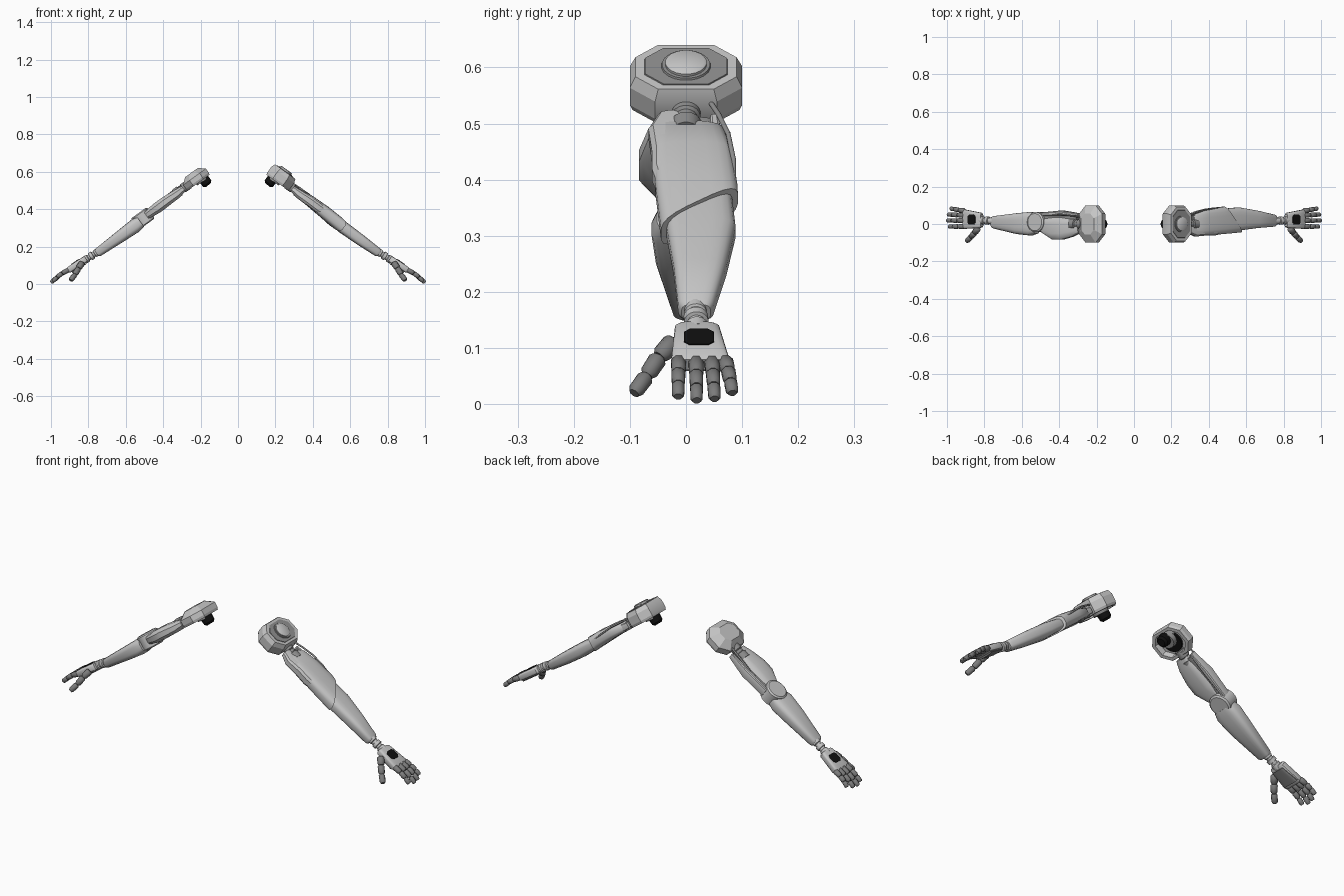
import bpy, bmesh
from math import cos, sin, pi, radians
from mathutils import Vector

cube = bpy.data.objects.get("Cube")
if cube:
    bpy.data.objects.remove(cube, do_unlink=True)


def material(name, v):
    m = bpy.data.materials.new(name)
    m.use_nodes = True
    m.diffuse_color = (v, v, v, 1)
    m.node_tree.nodes["Principled BSDF"].inputs["Base Color"].default_value = (v, v, v, 1)
    return m


LIGHT = material("light grey shell", 0.56)
MID = material("mid grey mechanism", 0.27)
FINGER = material("dark grey fingers", 0.2)
BLACK = material("black rubber", 0.005)

TILT = radians(35.8)
side = 1  # +1 is the left arm, -1 the right arm


def world(p):
    """Arm space (along arm, y, outward) to world space."""
    s, y, h = p
    return Vector((side * (0.23 + s * cos(TILT) + h * sin(TILT)), y,
                   0.57 - s * sin(TILT) + h * cos(TILT)))


def skin(name, rings, mat, angle=35):
    """Bridge equal rings of points into a closed, capped solid."""
    bm = bmesh.new()
    loops = [[bm.verts.new(world(p)) for p in ring] for ring in rings]
    n = len(loops[0])
    for a, b in zip(loops, loops[1:]):
        for i in range(n):
            j = (i + 1) % n
            bm.faces.new((a[i], a[j], b[j], b[i]))
    bm.faces.new(loops[0])
    bm.faces.new(loops[-1])
    bmesh.ops.recalc_face_normals(bm, faces=bm.faces[:])
    me = bpy.data.meshes.new(name)
    bm.to_mesh(me)
    bm.free()
    me.materials.append(mat)
    ob = bpy.data.objects.new(("left_" if side > 0 else "right_") + name, me)
    bpy.context.collection.objects.link(ob)
    bpy.ops.object.select_all(action='DESELECT')
    ob.select_set(True)
    bpy.context.view_layer.objects.active = ob
    bpy.ops.object.shade_smooth_by_angle(angle=radians(angle))
    return ob


def shell(name, sections, mat=LIGHT, n=20, power=0.6):
    """Rounded-box loft along the arm: (s, y0, y1, h0, h1, skew)."""
    def soft(v):
        return abs(v) ** power * (1 if v > 0 else -1)
    rings = []
    for s, y0, y1, h0, h1, *skew in sections:
        k = skew[0] if skew else 0
        ring = []
        for i in range(n):
            a = 2 * pi * (i + 0.5) / n
            dy = soft(cos(a)) * (y1 - y0) / 2
            ring.append((s - k * dy, (y0 + y1) / 2 + dy,
                         (h0 + h1) / 2 + soft(sin(a)) * (h1 - h0) / 2))
        rings.append(ring)
    return skin(name, rings, mat)


def rod(name, start, end, profile, mat, n=20, angle=35):
    """Turned solid between two points; profile = (fraction, radius)."""
    a, b = Vector(start), Vector(end)
    q = (b - a).to_track_quat('Z', 'Y')
    rings = []
    for t, r in profile:
        c = a.lerp(b, t)
        rings.append([c + q @ Vector((r * cos(2 * pi * (i + 0.5) / n),
                                      r * sin(2 * pi * (i + 0.5) / n), 0))
                      for i in range(n)])
    return skin(name, rings, mat, angle)


def octagon(scale, h):
    pts = [(-0.075, 0.055), (-0.033, 0.1), (0.033, 0.1), (0.075, 0.055)]
    pts += [(-s, -y) for s, y in pts]
    return [(s * scale, y * scale, h) for s, y in pts]


def digit(name, points, r):
    """A chain of tapered, bevelled finger segments."""
    for i, (a, b) in enumerate(zip(points, points[1:])):
        w = r * (1 - 0.08 * i)
        rod(f"{name}_{i + 1}", a, b,
            [(0, w * 0.7), (0.12, w), (0.8, w * 0.95), (0.98, w * 0.65)],
            FINGER, n=8, angle=50)


def shoulder():
    under = [octagon(0.72, -0.008), octagon(0.78, -0.034), octagon(0.95, -0.034), octagon(1, -0.022)]
    if side > 0:
        top = [octagon(1, 0.016), octagon(0.9, 0.038), octagon(0.74, 0.038)]
        skin("shoulder_block", under + top, LIGHT, 20)
        skin("shoulder_inset", [octagon(0.74, 0.036), octagon(0.73, 0.0405)], MID, 20)
        rod("shoulder_groove", (0, 0, 0.036), (0, 0, 0.044), [(0, 0.046), (1, 0.043)], MID)
        rod("shoulder_cap", (0, 0, 0.036), (0, 0, 0.052), [(0, 0.037), (0.8, 0.037), (1, 0.032)], LIGHT)
    else:
        skin("shoulder_block", under + [octagon(1, 0.004), octagon(0.56, 0.032)], LIGHT, 15)
    # torso joint underneath
    rod("shoulder_socket", (0, 0, -0.02), (0, 0, -0.007), [(0, 0.05), (1, 0.05)], BLACK)
    rod("shoulder_pivot", (-0.035, 0, -0.075), (-0.03, 0, -0.01),
        [(0, 0.018), (0.15, 0.028), (0.6, 0.03), (1, 0.02)], BLACK)
    rod("shoulder_collar", (-0.02, 0, -0.042), (-0.02, 0, -0.01), [(0, 0.036), (1, 0.042)], MID)


def upper_arm():
    rod("shoulder_neck", (0.05, 0, -0.01), (0.14, 0, -0.01),
        [(0, 0.026), (0.4, 0.026), (0.45, 0.021), (0.6, 0.021), (0.65, 0.028), (1, 0.028)], MID)
    low = -0.085 if side < 0 else -0.062
    shell("upper_arm_front", [
        (0.085, -0.05, 0.02, -0.03, 0.005), (0.13, -0.068, 0.03, -0.04, 0.01),
        (0.2, low, 0.036, -0.042, 0.016), (0.255, low, 0.036, -0.044, 0.016),
        (0.33, -0.045, 0.03, -0.036, 0.01)], n=12)
    shell("upper_arm_back", [
        (0.09, 0.042, 0.058, -0.03, 0), (0.2, 0.042, 0.073, -0.04, 0.01),
        (0.33, 0.042, 0.062, -0.038, 0.008)], n=12)
    shell("upper_arm_core", [(0.1, -0.02, 0.05, -0.028, 0), (0.34, -0.02, 0.055, -0.03, 0.002)], MID)
    # cable running from the shoulder to the elbow
    path = [(0.06, 0.04, 0.01), (0.11, 0.058, 0.013), (0.17, 0.075, 0.014),
            (0.24, 0.085, 0.006), (0.31, 0.085, -0.004)]
    if side < 0:
        path = [(s, y * 0.4 + 0.02, h * 0.7) for s, y, h in path]
    for i, (a, b) in enumerate(zip(path, path[1:])):
        rod(f"cable_{i + 1}", a, b, [(-0.03, 0.0045), (1.03, 0.0045)], MID, n=8, angle=60)
    if side > 0:
        shell("upper_arm_cover", [
            (0.113, -0.048, 0.052, -0.03, 0.003), (0.128, -0.06, 0.068, -0.038, 0.011),
            (0.2, -0.06, 0.083, -0.042, 0.019), (0.3, -0.055, 0.092, -0.05, 0.021),
            (0.375, -0.045, 0.093, -0.056, 0.016, 0.8)])


def forearm():
    if side > 0:
        shell("forearm", [
            (0.32, -0.03, 0.082, -0.048, 0.006), (0.42, -0.035, 0.089, -0.056, 0.011),
            (0.54, -0.022, 0.072, -0.053, 0.008), (0.655, -0.014, 0.05, -0.046, 0.002),
            (0.665, -0.008, 0.044, -0.04, -0.004)])
    else:
        rod("elbow_disc", (0.355, 0.01, -0.052), (0.355, 0.01, 0.022),
            [(0, 0.046), (0.08, 0.054), (0.92, 0.054), (1, 0.046)], LIGHT, n=28)
        shell("forearm", [
            (0.375, -0.052, 0.056, -0.054, 0.01), (0.41, -0.062, 0.065, -0.061, 0.016),
            (0.5, -0.054, 0.058, -0.056, 0.011), (0.655, -0.024, 0.042, -0.046, 0.002),
            (0.665, -0.018, 0.036, -0.04, -0.004)])
    # ribbed wrist
    rod("wrist", (0.65, 0.016, -0.019), (0.74, 0.02, -0.014),
        [(0, 0.02), (0.25, 0.02), (0.28, 0.016), (0.38, 0.016), (0.4, 0.022),
         (0.58, 0.022), (0.6, 0.016), (0.7, 0.016), (0.74, 0.021), (1, 0.021)], LIGHT)


def hand():
    shell("palm", [(0.727, -0.014, 0.052, -0.026, 0.003), (0.735, -0.02, 0.06, -0.03, 0.006),
                   (0.835, -0.026, 0.077, -0.024, 0.01), (0.845, -0.022, 0.073, -0.018, 0.005)], power=0.4)
    shell("palm_pad", [(0.745, -0.015, 0.052, -0.036, -0.02), (0.83, -0.02, 0.07, -0.032, -0.015)], FINGER)
    shell("hand_plate", [(0.757, 0.006, 0.04, 0.004, 0.0095), (0.767, -0.004, 0.05, 0.004, 0.0105),
                         (0.797, -0.004, 0.05, 0.004, 0.0115), (0.807, 0.006, 0.04, 0.004, 0.0115)],
          BLACK, power=0.3)
    # four fingers of three segments
    tips = [(-0.013, -0.014, 0.943), (0.018, 0.019, 0.955), (0.046, 0.051, 0.95), (0.07, 0.083, 0.932)]
    for name, (y0, y1, tip) in zip(("index", "middle", "ring", "little"), tips):
        pts = [(0.835 + (tip - 0.835) * t, y0 + (y1 - y0) * t, h)
               for t, h in ((0, -0.006), (0.38, 0), (0.7, -0.001), (1, -0.007))]
        digit(name + "_finger", pts, 0.0145)
    digit("thumb", [(0.757, -0.022, -0.018), (0.79, -0.048, -0.03),
                    (0.825, -0.07, -0.046), (0.862, -0.093, -0.058)], 0.018)


for side in (1, -1):
    shoulder()
    upper_arm()
    forearm()
    hand()
